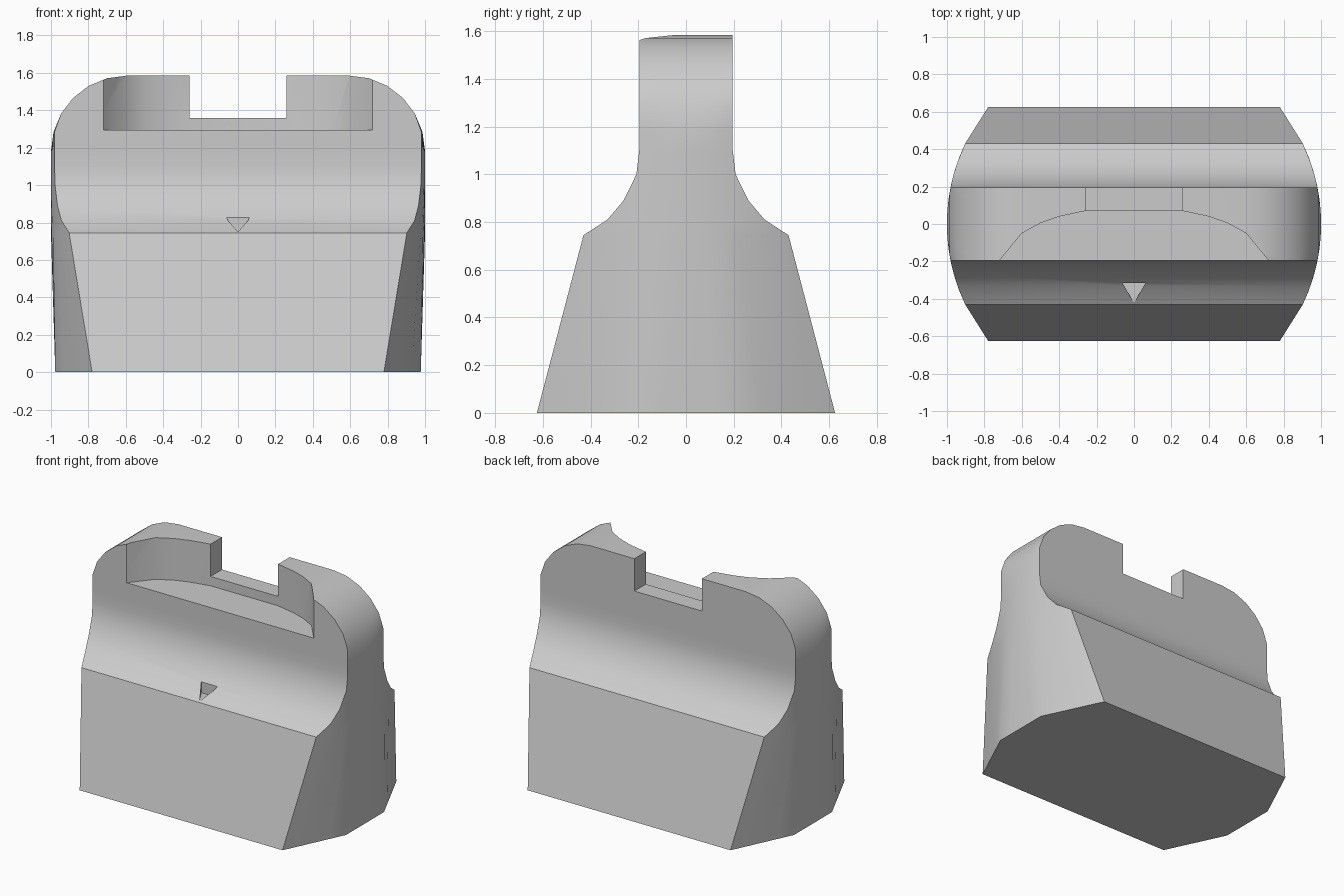
import bpy, bmesh
from math import sin, cos, sqrt, radians

if "Cube" in bpy.data.objects:
    bpy.data.objects.remove(bpy.data.objects["Cube"])

N = 12                                   # segments along each rounded end
T = [-1 + 2 * i / N for i in range(N + 1)]
R, CX, CZ = 0.405, 0.595, 1.18           # top corner rounding


def make_object(name, bm):
    bmesh.ops.recalc_face_normals(bm, faces=bm.faces)
    mesh = bpy.data.meshes.new(name)
    bm.to_mesh(mesh)
    bm.free()
    ob = bpy.data.objects.new(name, mesh)
    bpy.context.collection.objects.link(ob)
    return ob


def prism(name, outline, z0, z1):
    bm = bmesh.new()
    face = bm.faces.new([bm.verts.new((x, y, z0)) for x, y in outline])
    out = bmesh.ops.extrude_face_region(bm, geom=[face])
    for v in out["geom"]:
        if isinstance(v, bmesh.types.BMVert):
            v.co.z = z1
    return make_object(name, bm)


def end_x(y, t, z):
    if z == 0:                           # coarse three-sided foot outline
        return 0.977 - 0.197 * max(0, (abs(t) - 1 / 3) * 1.5)
    x = sqrt(1 - y * y)
    if z > CZ:
        x = min(x, CX + sqrt(max(0, R * R - (z - CZ) ** 2)))
    return x


# Body: stacked rings following the side profile (z, half depth)
profile = [(0, 0.625), (0.745, 0.43), (0.81, 0.33), (0.89, 0.262),
           (1.0, 0.208), (1.1, 0.196)]
profile += [(CZ + R * sin(radians(a)), 0.196) for a in range(0, 91, 15)]
bm = bmesh.new()
rings = []
for z, d in profile:
    right = [(end_x(d * t, t, z), d * t, z) for t in T]
    left = [(-x, y, z) for x, y, z in reversed(right)]
    rings.append([bm.verts.new(p) for p in right + left])
for a, b in zip(rings, rings[1:]):
    for i in range(len(a)):
        j = (i + 1) % len(a)
        bm.faces.new((a[i], a[j], b[j], b[i]))
bm.faces.new(rings[0])
bm.faces.new(rings[-1])
body = make_object("sight_body", bm)

# Cutters: curved front pocket, top slot and small triangular index mark
arc = [(0.72, -0.4), (0.72, -0.196), (0.6, -0.05), (0.5, 0.005),
       (0.4, 0.04), (0.26, 0.07)]
pocket = prism("pocket_cutter", arc + [(-x, y) for x, y in reversed(arc)], 1.295, 2)
slot = prism("slot_cutter", [(-0.26, -0.1), (0.26, -0.1), (0.26, 0.5), (-0.26, 0.5)], 1.36, 2.1)
mark = prism("mark_cutter", [(-0.062, -0.315), (0, -0.422), (0.062, -0.315)], 0.752, 0.95)

bpy.context.view_layer.objects.active = body
body.select_set(True)
for cutter in (pocket, slot, mark):
    mod = body.modifiers.new(cutter.name, 'BOOLEAN')
    mod.operation = 'DIFFERENCE'
    mod.solver = 'EXACT'
    mod.object = cutter
    bpy.ops.object.modifier_apply(modifier=mod.name)
    bpy.data.objects.remove(cutter)
body.name = "notched_block"
bpy.ops.object.shade_smooth_by_angle(angle=radians(30))
